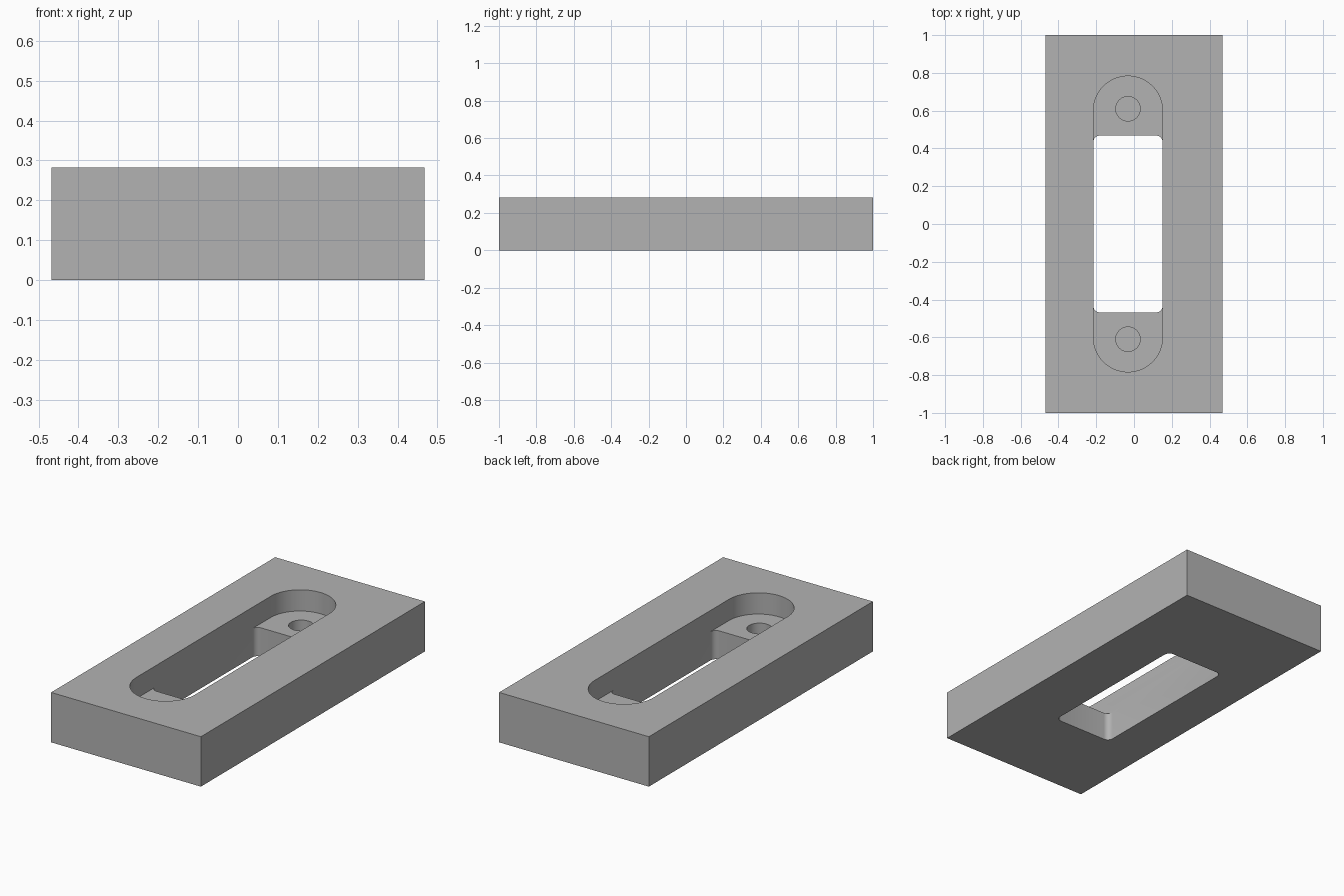
import bpy
import bmesh
from math import cos, sin, pi

if "Cube" in bpy.data.objects:
    bpy.data.objects.remove(bpy.data.objects["Cube"], do_unlink=True)

WIDTH, LENGTH, HEIGHT = 0.936, 2.0, 0.282
SLOT_X, SLOT_R, SLOT_END = -0.032, 0.183, 0.783
FLOOR_Z = 0.162
WINDOW_END, WINDOW_R = 0.468, 0.033
HOLE_Y, HOLE_R, HOLE_Z = 0.61, 0.065, 0.04


def rounded_outline(cx, cy, half_x, half_y, radius, steps):
    """Rounded rectangle outline, counter-clockwise."""
    points = []
    for quarter, (sx, sy) in enumerate([(1, 1), (-1, 1), (-1, -1), (1, -1)]):
        for i in range(steps + 1):
            a = (quarter + i / steps) * pi / 2
            x = cx + sx * (half_x - radius) + radius * cos(a)
            y = cy + sy * (half_y - radius) + radius * sin(a)
            point = (round(x, 5), round(y, 5))
            if point not in points:
                points.append(point)
    return points


def prism(name, outline, z0, z1):
    """Solid made by raising an outline from z0 to z1."""
    bm = bmesh.new()
    base = bm.faces.new([bm.verts.new((x, y, z0)) for x, y in outline])
    raised = bmesh.ops.extrude_face_region(bm, geom=[base])["geom"]
    bmesh.ops.translate(bm, vec=(0, 0, z1 - z0),
                        verts=[v for v in raised if isinstance(v, bmesh.types.BMVert)])
    bmesh.ops.recalc_face_normals(bm, faces=bm.faces)
    mesh = bpy.data.meshes.new(name)
    bm.to_mesh(mesh)
    bm.free()
    obj = bpy.data.objects.new(name, mesh)
    bpy.context.collection.objects.link(obj)
    return obj


# Rectangular plate
hx, hy = WIDTH / 2, LENGTH / 2
plate = prism("plate", [(-hx, -hy), (hx, -hy), (hx, hy), (-hx, hy)], 0, HEIGHT)

grey = bpy.data.materials.new("plain grey")
grey.use_nodes = True
colour = (0.45, 0.45, 0.45, 1)
grey.diffuse_color = colour
grey.node_tree.nodes["Principled BSDF"].inputs["Base Color"].default_value = colour
plate.data.materials.append(grey)

# Round-ended recess, through window and two blind screw holes
cutters = [
    prism("recess_cutter",
          rounded_outline(SLOT_X, 0, SLOT_R, SLOT_END, SLOT_R, 16), FLOOR_Z, HEIGHT + 0.1),
    prism("window_cutter",
          rounded_outline(SLOT_X, 0, SLOT_R, WINDOW_END, WINDOW_R, 6), -0.1, FLOOR_Z + 0.05),
]
for side in (-1, 1):
    cutters.append(prism("screw_hole_cutter",
                         rounded_outline(SLOT_X, side * HOLE_Y, HOLE_R, HOLE_R, HOLE_R, 8),
                         HOLE_Z, FLOOR_Z + 0.05))

bpy.ops.object.select_all(action="DESELECT")
plate.select_set(True)
bpy.context.view_layer.objects.active = plate
for cutter in cutters:
    cutter.hide_render = True
    cut = plate.modifiers.new(cutter.name, "BOOLEAN")
    cut.operation = "DIFFERENCE"
    cut.solver = "EXACT"
    cut.object = cutter
    bpy.ops.object.modifier_apply(modifier=cut.name)
    bpy.data.objects.remove(cutter, do_unlink=True)

bpy.ops.object.shade_smooth_by_angle(angle=pi / 6)
